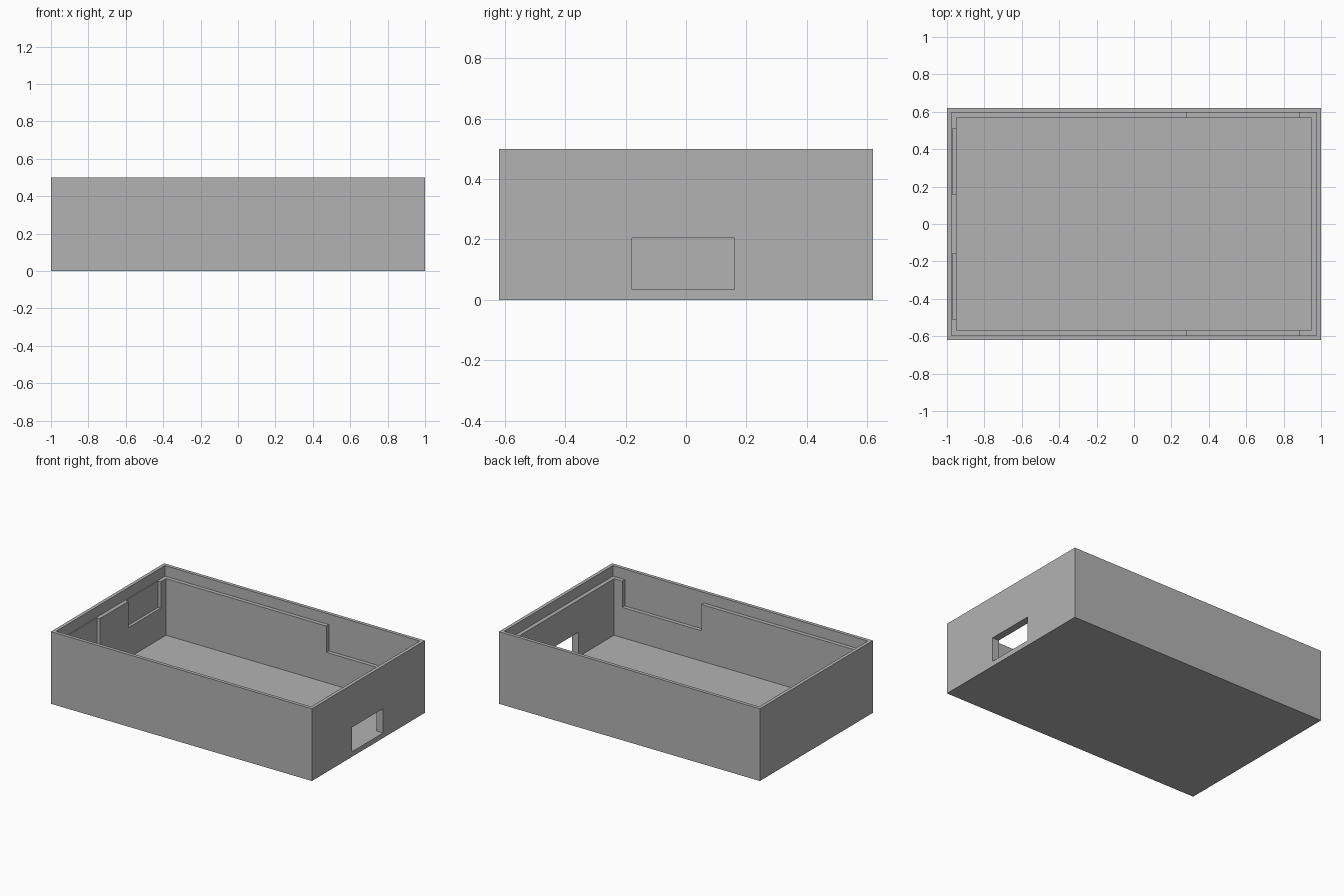
import bpy
import bmesh
from mathutils import Matrix, Vector

default = bpy.data.objects.get("Cube")
if default:
    bpy.data.objects.remove(default, do_unlink=True)

grey = bpy.data.materials.new("plain grey")
grey.use_nodes = True
colour = (0.45, 0.45, 0.45, 1)
grey.diffuse_color = colour
grey.node_tree.nodes["Principled BSDF"].inputs["Base Color"].default_value = colour


def box(name, x, y, z):
    """Block spanning the given (low, high) ranges."""
    size = Vector([r[1] - r[0] for r in (x, y, z)])
    centre = Vector([(r[0] + r[1]) / 2 for r in (x, y, z)])
    bm = bmesh.new()
    bmesh.ops.create_cube(bm, size=1, matrix=Matrix.Translation(centre) @ Matrix.Diagonal((*size, 1)))
    mesh = bpy.data.meshes.new(name)
    bm.to_mesh(mesh)
    bm.free()
    mesh.materials.append(grey)
    obj = bpy.data.objects.new(name, mesh)
    bpy.context.collection.objects.link(obj)
    return obj


half_x, half_y, height = 1.0, 0.619, 0.5
wall, lip = 0.051, 0.024
floor, ledge, notch = 0.035, 0.427, 0.245
above = height + 0.1
in_x, in_y = half_x - wall, half_y - wall

# Outer shell
tray = box("enclosure_tray", (-half_x, half_x), (-half_y, half_y), (0, height))


def cut(name, x, y, z):
    """Carve a block out of the tray."""
    cutter = box(name, x, y, z)
    cutter.hide_render = True
    mod = tray.modifiers.new(name, "BOOLEAN")
    mod.operation = "DIFFERENCE"
    mod.solver = "EXACT"
    mod.object = cutter
    bpy.context.view_layer.objects.active = tray
    bpy.ops.object.modifier_apply(modifier=mod.name)
    bpy.data.objects.remove(cutter, do_unlink=True)


# Main cavity and the rebate that leaves a thin lip around the rim
cut("cavity", (-in_x, in_x), (-in_y, in_y), (floor, above))
lip_x, lip_y = half_x - lip, half_y - lip
cut("rim_rebate", (-lip_x, lip_x), (-lip_y, lip_y), (ledge, above))

# Mirrored notches in the long walls and in the left-hand short wall
for side in (-1, 1):
    cut("long_wall_notch", (0.28, 0.886), sorted((side * 0.4, side * lip_y)), (notch, above))
    cut("short_wall_notch", (-0.97, -0.8), sorted((side * 0.157, side * 0.51)), (notch, above))

# Port opening through the end wall
cut("port_opening", (0.8, 1.1), (-0.178, 0.16), (floor, 0.204))
